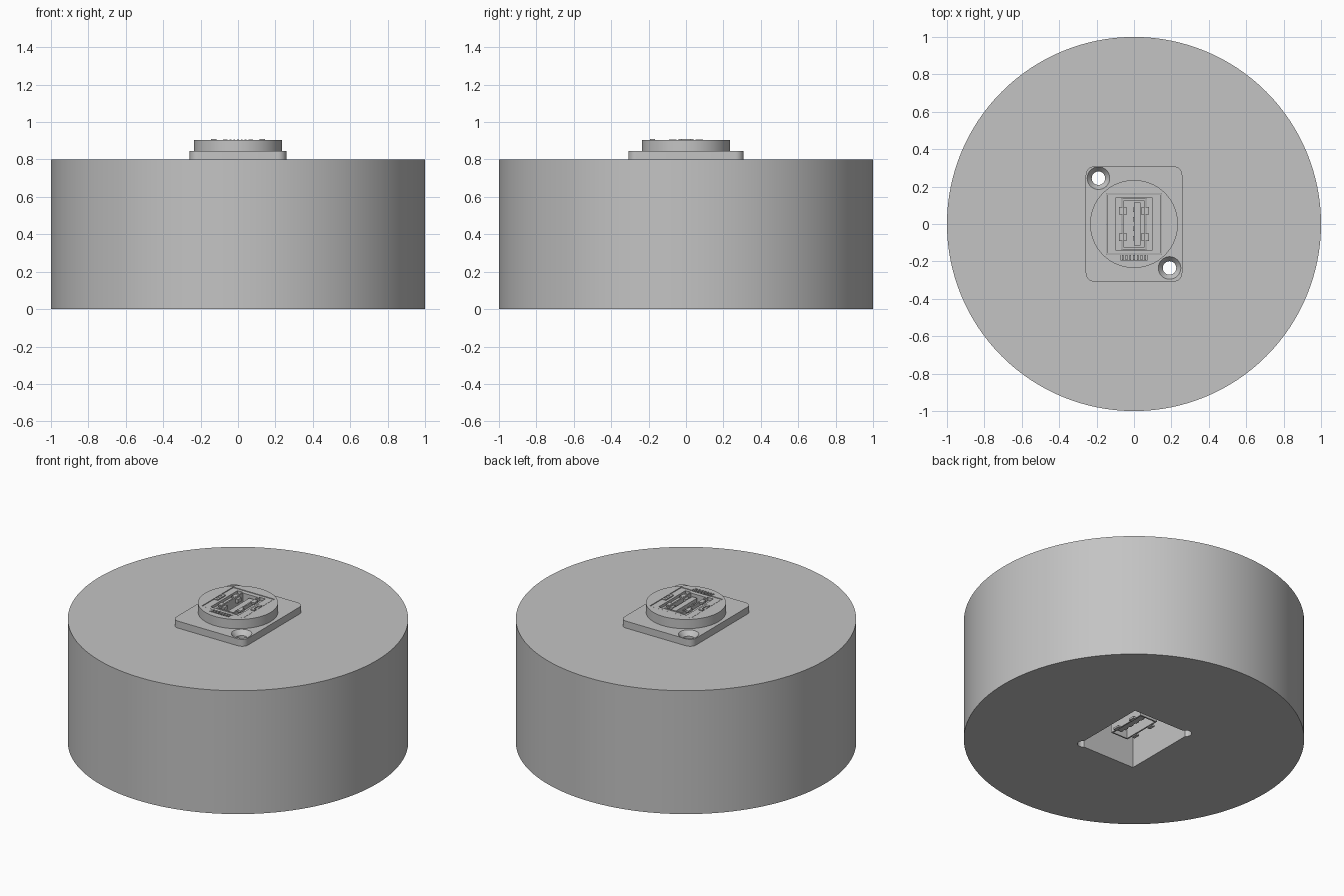
import bpy
import math
from mathutils import Matrix

if "Cube" in bpy.data.objects:
    bpy.data.objects.remove(bpy.data.objects["Cube"], do_unlink=True)


def material(name, value):
    mat = bpy.data.materials.new(name)
    mat.use_nodes = True
    color = (value, value, value, 1)
    mat.diffuse_color = color
    mat.node_tree.nodes["Principled BSDF"].inputs["Base Color"].default_value = color
    return mat


grey = material("plain grey", 0.55)


def finish(obj, name):
    obj.name = name
    obj.data.materials.clear()
    obj.data.materials.append(grey)
    return obj


def cylinder(name, r, z0, z1, x=0, y=0, r_top=None, sides=96):
    bpy.ops.mesh.primitive_cone_add(
        vertices=sides, radius1=r, radius2=r if r_top is None else r_top,
        depth=z1 - z0, location=(x, y, (z0 + z1) / 2))
    return finish(bpy.context.object, name)


def box(name, x0, x1, y0, y1, z0, z1):
    bpy.ops.mesh.primitive_cube_add(size=1)
    obj = bpy.context.object
    obj.data.transform(Matrix.Diagonal((x1 - x0, y1 - y0, z1 - z0, 1)))
    obj.location = ((x0 + x1) / 2, (y0 + y1) / 2, (z0 + z1) / 2)
    return finish(obj, name)


def centred(name, hx, hy, z0, z1):
    return box(name, -hx, hx, -hy, hy, z0, z1)


def apply(obj, mod):
    bpy.context.view_layer.objects.active = obj
    bpy.ops.object.modifier_apply(modifier=mod.name)


def cut(obj, *cutters):
    for cutter in cutters:
        mod = obj.modifiers.new("cut", "BOOLEAN")
        mod.operation = "DIFFERENCE"
        mod.solver = "EXACT"
        mod.object = cutter
        apply(obj, mod)
        bpy.data.objects.remove(cutter, do_unlink=True)


def smooth(obj):
    bpy.ops.object.select_all(action="DESELECT")
    obj.select_set(True)
    bpy.context.view_layer.objects.active = obj
    bpy.ops.object.shade_smooth_by_angle(angle=math.radians(30))


SCREWS = [(-0.19, 0.245), (0.19, -0.235)]

# Round block with a square well right through it
block = cylinder("round_block", 1, 0, 0.8, sides=128)
cut(block, centred("well", 0.21, 0.26, -0.1, 0.9))
cut(block, *[cylinder("bore", 0.036, -0.1, 0.9, x, y, sides=32) for x, y in SCREWS])
smooth(block)

# Mounting flange with rounded corners, countersunk screw holes and a body opening
flange = centred("mounting_flange", 0.258, 0.308, 0.8, 0.845)
bevel = flange.modifiers.new("corners", "BEVEL")
bevel.width = 0.045
bevel.segments = 8
weights = flange.data.attributes.new("bevel_weight_edge", "FLOAT", "EDGE")
for edge in flange.data.edges:
    a, b = (flange.data.vertices[i].co for i in edge.vertices)
    weights.data[edge.index].value = 1.0 if abs(a.z - b.z) > 0.01 else 0.0
bevel.limit_method = "WEIGHT"
apply(flange, bevel)
for x, y in SCREWS:
    cut(flange, cylinder("screw_hole", 0.036, 0.7, 0.9, x, y, sides=32),
        cylinder("countersink", 0.036, 0.815, 0.847, x, y, r_top=0.062, sides=32))
cut(flange, centred("body_opening", 0.148, 0.162, 0.7, 0.9))
smooth(flange)

# Raised round collar with a square seat for the socket insert
collar = cylinder("collar", 0.235, 0.845, 0.905)
cut(collar, centred("seat", 0.148, 0.162, 0.8, 1),
    box("latch_slot", -0.07, 0.07, -0.195, -0.15, 0.87, 1))
smooth(collar)

# Ribbed latch in the slot
for i in range(7):
    x = -0.06 + i * 0.02
    box("latch_rib", x - 0.005, x + 0.005, -0.193, -0.166, 0.87, 0.908)

# Socket insert with a stepped rim around the opening
insert = centred("socket_insert", 0.144, 0.158, 0.4, 0.903)
cut(insert, centred("step", 0.1, 0.138, 0.885, 1),
    centred("through_opening", 0.066, 0.136, 0.3, 1))

# Side clips
for side in (-1, 1):
    clip = box("side_clip", side * 0.13 - 0.014, side * 0.13 + 0.014,
               -0.04, 0.04, 0.9, 0.909)
    cut(clip, box("clip_slot", side * 0.137 - 0.008, side * 0.137 + 0.008,
                  -0.022, 0.022, 0.8, 1))

# Metal socket shell, open at both ends, with a solid middle
shell = centred("socket_shell", 0.062, 0.135, 0.08, 0.905)
cut(shell, centred("front_cavity", 0.053, 0.126, 0.58, 1),
    centred("rear_cavity", 0.053, 0.126, 0, 0.36))

# Contact tongues and flared spring tabs at each end
for name, z0, z1, lip in (("front", 0.58, 0.89, 0.9), ("rear", 0.1, 0.36, 0.08)):
    box(name + "_tongue", 0.0, 0.036, -0.115, 0.115, z0, z1)
    for i in range(4):
        y = -0.075 + i * 0.05
        box(name + "_contact", -0.006, 0, y - 0.012, y + 0.012, z0, z1 - 0.02)
    for sx in (-1, 1):
        for sy in (-1, 1):
            box(name + "_flared_lip", sx * 0.07 - 0.011, sx * 0.07 + 0.011,
                sy * 0.07 - 0.02, sy * 0.07 + 0.02, lip - 0.006, lip + 0.006)
            box(name + "_spring", sx * 0.046 - 0.008, sx * 0.046 + 0.008,
                sy * 0.07 - 0.018, sy * 0.07 + 0.018, lip - 0.03, lip - 0.006) \
                if name == "front" else None
